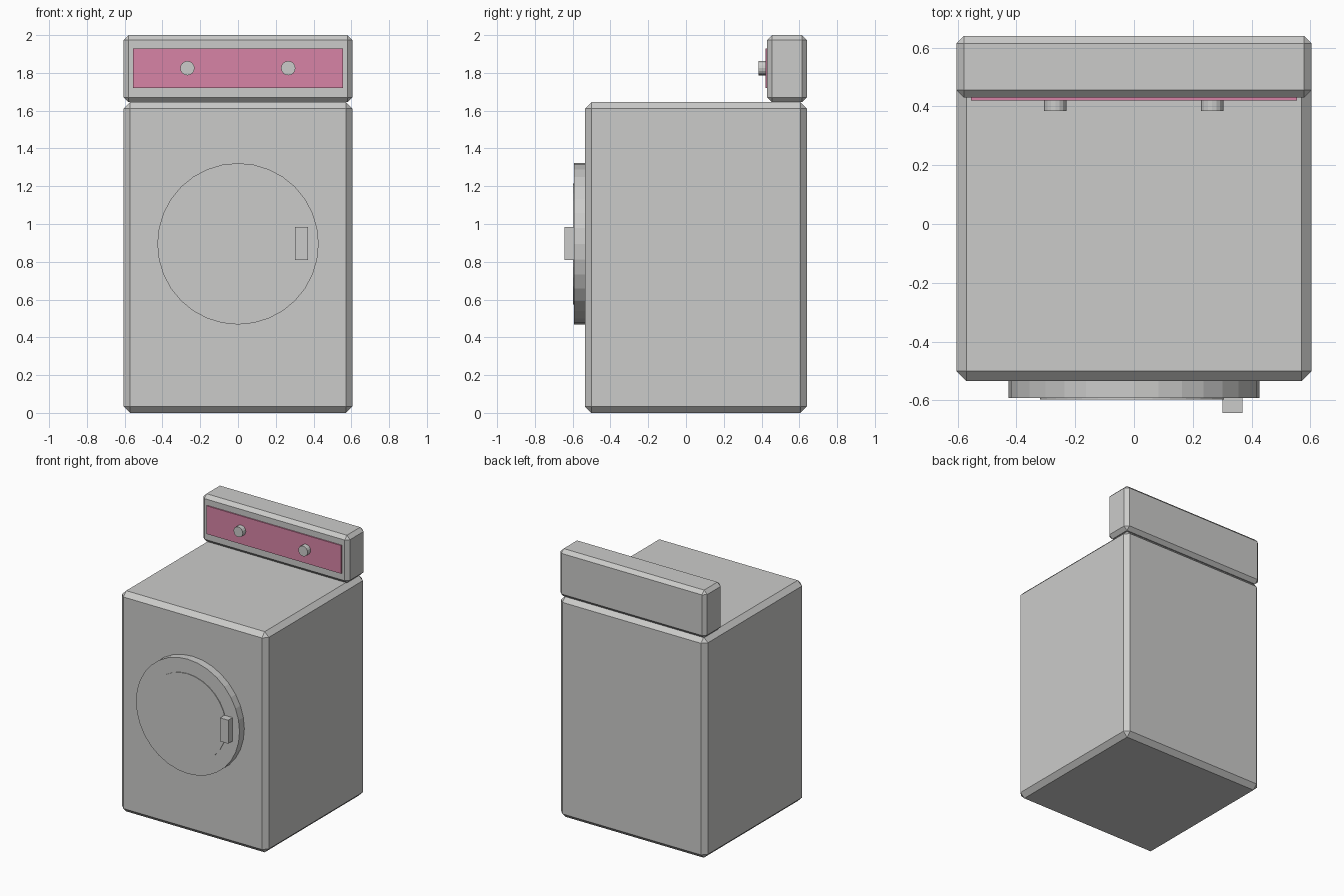
import bpy, bmesh
from mathutils import Matrix, Vector

cube = bpy.data.objects.get("Cube")
if cube:
    bpy.data.objects.remove(cube, do_unlink=True)


def material(name, colour):
    m = bpy.data.materials.new(name)
    m.use_nodes = True
    m.diffuse_color = colour
    m.node_tree.nodes["Principled BSDF"].inputs["Base Color"].default_value = colour
    return m


enamel = material("light_grey_enamel", (0.60, 0.60, 0.59, 1))
pink = material("pink_panel", (0.68, 0.23, 0.38, 1))


def finish(name, bm, mat):
    mesh = bpy.data.meshes.new(name)
    bm.to_mesh(mesh)
    bm.free()
    mesh.materials.append(mat)
    ob = bpy.data.objects.new(name, mesh)
    bpy.context.collection.objects.link(ob)
    return ob


def box(name, low, high, mat, chamfer=0):
    low, high = Vector(low), Vector(high)
    bm = bmesh.new()
    bmesh.ops.create_cube(bm, size=1, matrix=Matrix.Translation((low + high) / 2)
                          @ Matrix.Diagonal((*(high - low), 1)))
    if chamfer:
        bmesh.ops.bevel(bm, geom=bm.edges[:], offset=chamfer, segments=1,
                        affect='EDGES', profile=0.5)
    return finish(name, bm, mat)


def disc(name, x, z, radius, front, back, mat, sides=32):
    # Cylinder with its axis along y
    bm = bmesh.new()
    bmesh.ops.create_cone(bm, cap_ends=True, segments=sides, radius1=radius,
                          radius2=radius, depth=back - front,
                          matrix=Matrix.Translation((x, (front + back) / 2, z))
                          @ Matrix.Rotation(1.5707963, 4, 'X'))
    return finish(name, bm, mat)


# Cabinet and raised control housing
box("cabinet", (-0.605, -0.535, 0), (0.605, 0.64, 1.645), enamel, 0.034)
box("control_housing", (-0.605, 0.43, 1.645), (0.605, 0.64, 2), enamel, 0.026)

# Control plate with two knobs
box("control_plate", (-0.555, 0.421, 1.72), (0.555, 0.43, 1.93), pink)
for side, x in (("right", -0.268), ("left", 0.266)):
    disc(side + "_knob", x, 1.825, 0.038, 0.385, 0.421, enamel, 16)

# Round door, slightly raised centre and handle
disc("door", 0, 0.895, 0.427, -0.592, -0.535, enamel)
disc("door_centre", 0, 0.895, 0.32, -0.597, -0.592, enamel)
box("door_handle", (0.302, -0.643, 0.81), (0.37, -0.592, 0.985), enamel)
